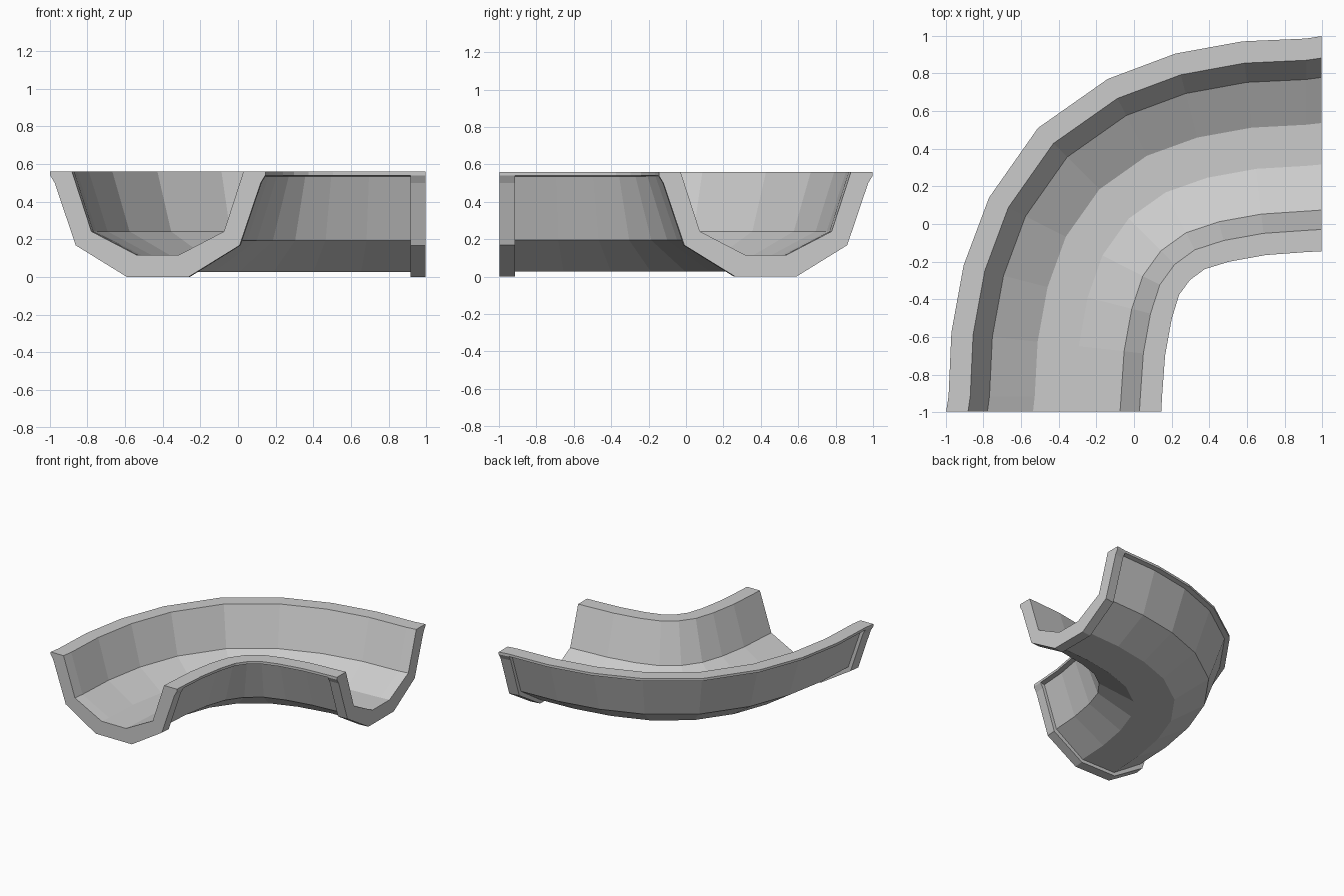
import bpy, bmesh
from mathutils import Vector

if "Cube" in bpy.data.objects:
    bpy.data.objects.remove(bpy.data.objects["Cube"])

# Plan of the bend: outer and inner rim points from the front end to the diagonal
outer = [(-0.998, -0.997), (-0.985, -0.915), (-0.97, -0.575), (-0.905, -0.22), (-0.77, 0.14), (-0.515, 0.505)]
inner = [(0.145, -0.997), (0.149, -0.915), (0.165, -0.70), (0.20, -0.505), (0.24, -0.375), (0.30, -0.295)]


def mirror_bend(pts):
    # reflect across the diagonal y = -x; the last point lies on it
    pts = [Vector(p) for p in pts]
    d = pts[-1]
    m = (d.x - d.y) / 2
    pts[-1] = Vector((m, -m))
    return pts + [Vector((-p.y, -p.x)) for p in reversed(pts[:-1])]


# Half sections as (offset from channel centre, height), rim half width 0.571
HALF = 0.571
channel = [(0.455, 0.56), (0.352, 0.242), (0.11, 0.116)]
flange_out = [(0.163, 0.0), (0.435, 0.168), (0.547, 0.50), (HALF, 0.54), (HALF, 0.56)]
body_out = [(0.155, 0.027), (0.413, 0.195), (0.532, 0.535), (HALF, 0.54), (HALF, 0.56)]


def full_section(outside):
    half = channel[::-1] + outside[::-1]
    # centre of channel floor -> rim -> outside bottom
    half = channel[::-1] + [outside[-1]] + outside[-2::-1]
    return half + [(-x, z) for x, z in reversed(half)]


flange, body = full_section(flange_out), full_section(body_out)

oc, ic = mirror_bend(outer), mirror_bend(inner)
n = len(oc)
bm = bmesh.new()
rings = []


def add_ring(i, section):
    ring = []
    for x, z in section:
        p = oc[i].lerp(ic[i], 0.5 + x / (2 * HALF))
        ring.append(bm.verts.new((p.x, p.y, z)))
    rings.append(ring)


# Stations along the bend, with a thicker flange at each end
add_ring(0, flange)
add_ring(1, flange)
for i in range(1, n - 1):
    add_ring(i, body)
add_ring(n - 2, flange)
add_ring(n - 1, flange)

for a, b in zip(rings, rings[1:]):
    for j in range(len(a)):
        k = (j + 1) % len(a)
        bm.faces.new((a[j], a[k], b[k], b[j]))
bm.faces.new(rings[0])
bm.faces.new(rings[-1][::-1])
bmesh.ops.remove_doubles(bm, verts=bm.verts, dist=0.0005)
bmesh.ops.recalc_face_normals(bm, faces=bm.faces)

mesh = bpy.data.meshes.new("curved_channel")
bm.to_mesh(mesh)
bm.free()
obj = bpy.data.objects.new("curved_channel", mesh)
bpy.context.collection.objects.link(obj)
